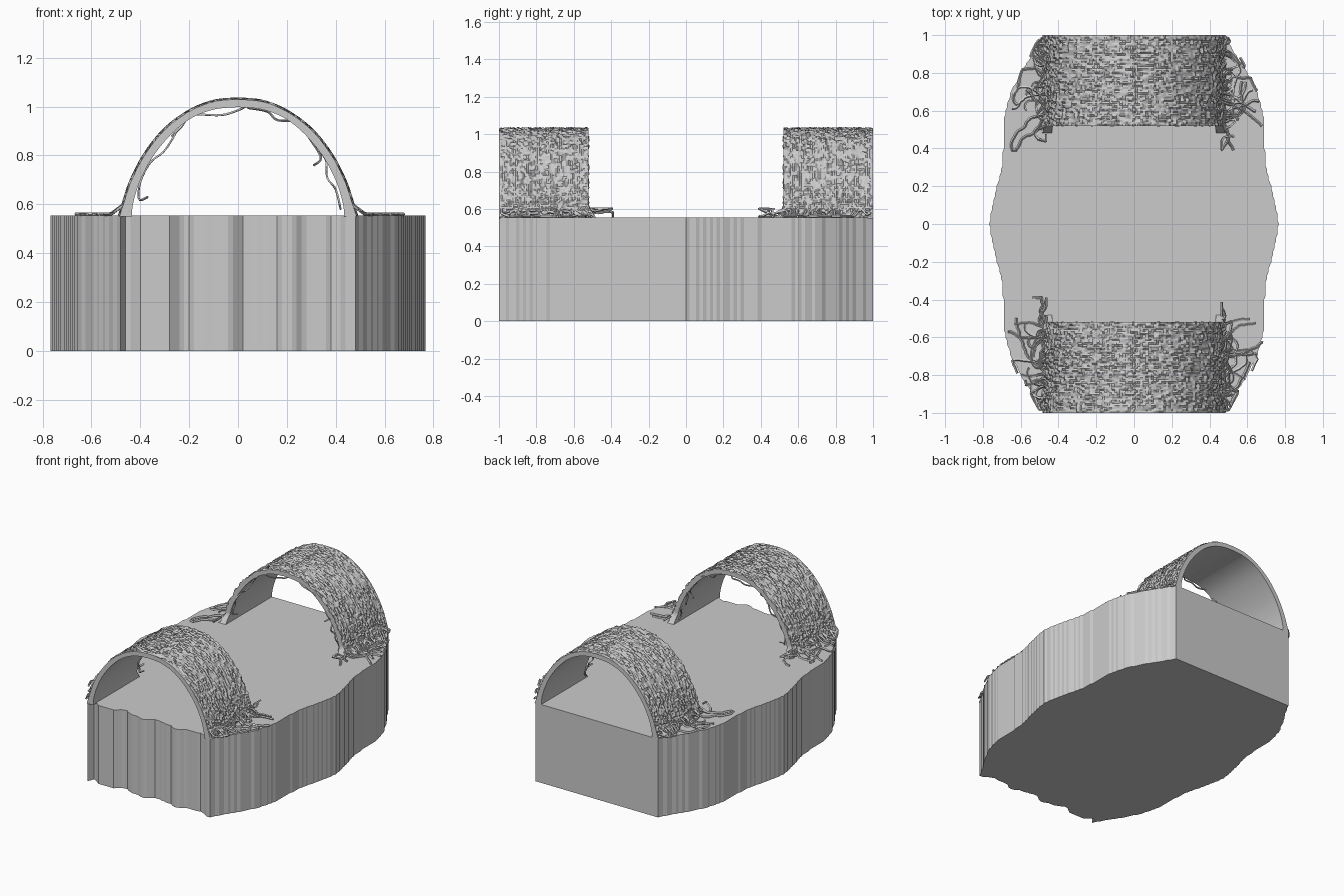
import bpy, bmesh, math, random

if "Cube" in bpy.data.objects:
    bpy.data.objects.remove(bpy.data.objects["Cube"])

random.seed(4)
TOP = 0.555
VOX = 0.012


def snap(v, step=VOX):
    return round(v / step) * step


def smooth(pts, n):
    """Catmull-Rom samples through a few 2D/3D points."""
    p = [pts[0]] + list(pts) + [pts[-1]]
    out = []
    for k in range(n):
        u = k / (n - 1) * (len(pts) - 1)
        i = min(int(u), len(pts) - 2)
        t = u - i
        a, b, c, d = p[i:i + 4]
        out.append(tuple(0.5 * (2 * q + (r - o) * t + (2 * o - 5 * q + 4 * r - s) * t * t
                                + (3 * q - o - 3 * r + s) * t ** 3)
                         for o, q, r, s in zip(a, b, c, d)))
    return out


def to_object(bm, name):
    bmesh.ops.recalc_face_normals(bm, faces=bm.faces)
    me = bpy.data.meshes.new(name)
    bm.to_mesh(me)
    bm.free()
    ob = bpy.data.objects.new(name, me)
    bpy.context.collection.objects.link(ob)
    return ob


# Half width of the base for y = 0, 0.1 ... 1.0
WIDTHS = [0.765, 0.75, 0.725, 0.70, 0.692, 0.692, 0.68, 0.65, 0.60, 0.535, 0.48]


def half_width(y):
    u = min(abs(y), 0.9999) * 10
    i = int(u)
    return WIDTHS[i] + (WIDTHS[i + 1] - WIDTHS[i]) * (u - i)


# Base: stepped outline, flat back, slightly wavy front
def build_base():
    ys = [-1 + 2 * k / 110 for k in range(111)]
    right = [(snap(half_width(y), 0.008), y) for y in ys]
    left = [(-x, y) for x, y in reversed(right)]
    front = []
    for k in range(1, 48):
        x = -0.48 + 0.96 * k / 48
        d = 0.022 + 0.018 * math.sin(x * 23) + 0.008 * math.sin(x * 51)
        front.append((x, -1 + max(0, snap(d, 0.008))))
    bm = bmesh.new()
    face = bm.faces.new([bm.verts.new((x, y, 0)) for x, y in right + left + front])
    ext = bmesh.ops.extrude_face_region(bm, geom=[face])
    for v in ext["geom"]:
        if isinstance(v, bmesh.types.BMVert):
            v.co.z = TOP
    return to_object(bm, "base")


# Arch: smooth extruded inside, rough overgrown outside
OUTER = [(0, 1.03), (0.1, 1.02), (0.2, 0.98), (0.3, 0.905), (0.38, 0.805),
         (0.435, 0.70), (0.463, 0.62), (0.485, 0.55)]
INNER = [(0, 0.998), (0.1, 0.988), (0.195, 0.95), (0.28, 0.88), (0.355, 0.785),
         (0.405, 0.685), (0.43, 0.60), (0.434, 0.55)]


def full_profile(pts, n):
    half = smooth(pts, n)
    return [(-x, z) for x, z in reversed(half[1:])] + half


def build_arch(name, s):
    outer, inner = full_profile(OUTER, 55), full_profile(INNER, 55)
    n, rows = len(outer), 50
    bm = bmesh.new()
    grid = []
    for j in range(rows):
        t = j / (rows - 1)
        ring = []
        for k, (x, z) in enumerate(outer + inner[::-1]):
            rough = 0
            if k < n and 0 < j:
                rough = random.choice((-0.004, 0, 0, 0.004, 0.008))
            start = 0.52 - 0.7 * max(0, 0.61 - z)          # flared foot
            y = start + (1 - start) * (1 - t)
            dx, dz = x, z - 0.55
            d = math.hypot(dx, dz) or 1
            ring.append(bm.verts.new((x + dx / d * rough, s * y, z + dz / d * rough)))
        grid.append(ring)
    m = 2 * n
    for a, b in zip(grid, grid[1:]):
        for k in range(m):
            bm.faces.new((a[k], a[(k + 1) % m], b[(k + 1) % m], b[k]))
    for ring in (grid[0], grid[-1]):
        for k in range(n - 1):
            bm.faces.new((ring[k], ring[k + 1], ring[m - 2 - k], ring[m - 1 - k]))
    return to_object(bm, name)


def vines(name, paths, radius):
    cu = bpy.data.curves.new(name, "CURVE")
    cu.dimensions = "3D"
    cu.bevel_depth = radius
    cu.bevel_resolution = 0
    cu.use_fill_caps = True
    for path in paths:
        sp = cu.splines.new("POLY")
        sp.points.add(len(path) - 1)
        for p, c in zip(sp.points, path):
            p.co = (*c, 1)
        sp.use_smooth = False
    ob = bpy.data.objects.new(name, cu)
    bpy.context.collection.objects.link(ob)
    return ob


# Curling roots spread over the deck beside each arch foot
def root_paths(s):
    paths = []
    for side in (-1, 1):
        for k in range(26):
            x, y = 0.47, random.uniform(0.5, 0.95)
            ang = (0.72 - y) * 2.5 + random.uniform(-0.7, 0.7)
            ang = -ang
            curl = random.uniform(-0.25, 0.25)
            path = []
            for i in range(random.randint(10, 28)):
                z = TOP + 0.005 + 0.045 * max(0, 1 - (x - 0.46) / 0.06)
                path.append((side * x, s * y, z))
                ang += curl + random.uniform(-0.45, 0.45)
                x = min(max(x + 0.013 * math.cos(ang), 0.465), half_width(y) + 0.006)
                y = min(max(y + 0.013 * math.sin(ang), 0.39), 0.985)
            paths.append(path)
    return paths


# Strands hanging under the inner rim of each arch
STRANDS = [
    [(0.03, 1.0), (0.0, 0.985), (-0.07, 0.965), (-0.19, 0.965), (-0.23, 0.92), (-0.27, 0.88)],
    [(-0.25, 0.90), (-0.30, 0.82), (-0.36, 0.77), (-0.40, 0.69), (-0.405, 0.62), (-0.37, 0.63)],
    [(0.04, 0.995), (0.12, 0.98), (0.16, 0.945), (0.24, 0.935), (0.30, 0.86), (0.34, 0.79), (0.31, 0.76)],
    [(0.33, 0.82), (0.36, 0.78), (0.365, 0.71), (0.40, 0.66), (0.42, 0.58)],
]


def strand_paths(s):
    return [[(x, s * (0.53 + 0.01 * math.sin(i)), z)
             for i, (x, z) in enumerate(smooth(st, 24))] for st in STRANDS]


build_base()
for label, sign in (("front", -1), ("back", 1)):
    build_arch(label + "_arch", sign)
    vines(label + "_roots", root_paths(sign), 0.007)
    vines(label + "_hanging_vines", strand_paths(sign), 0.005)
